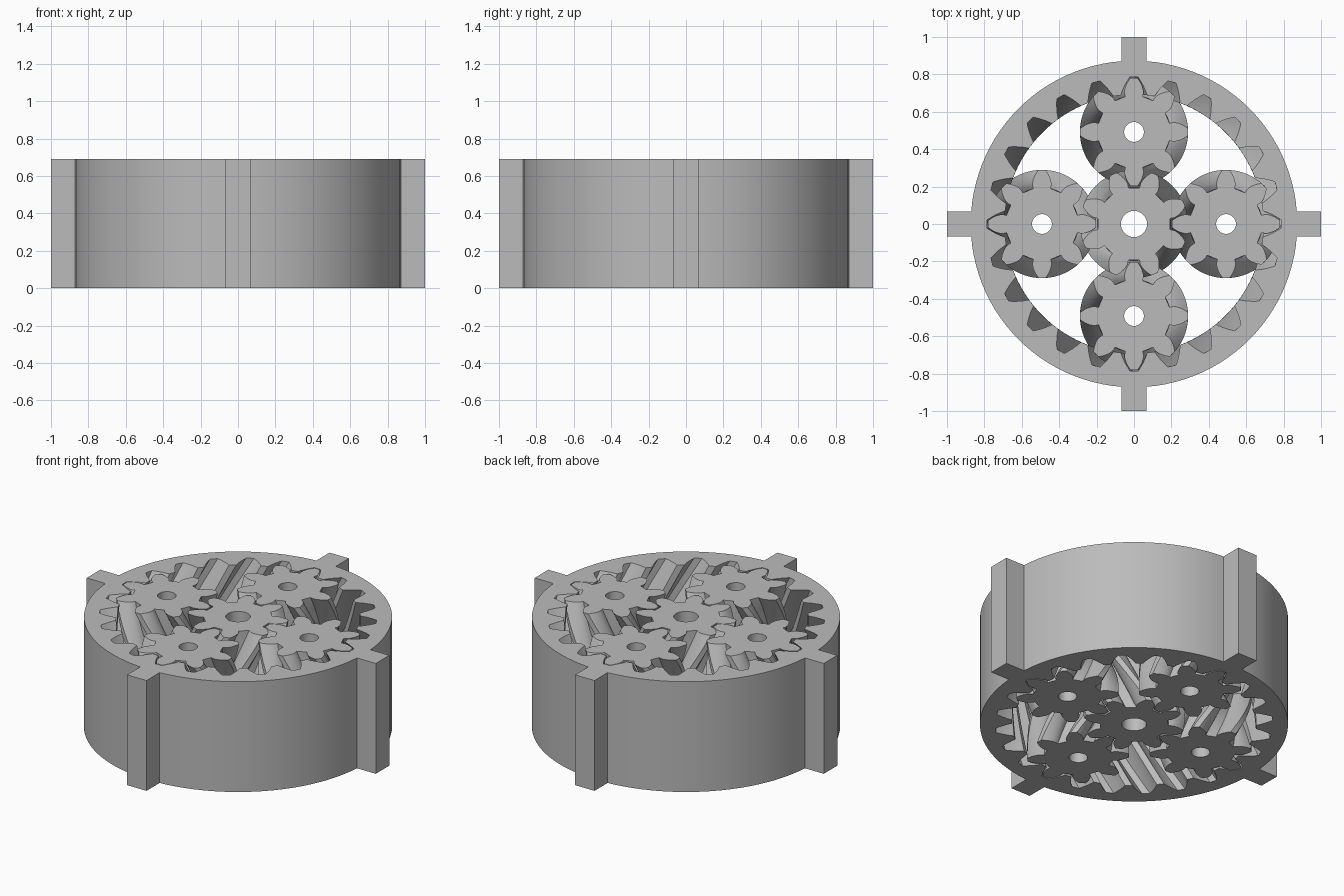
import bpy, bmesh
from math import pi, cos, sin, tan, acos, radians, sqrt

cube = bpy.data.objects.get("Cube")
if cube:
    bpy.data.objects.remove(cube, do_unlink=True)

HEIGHT = 0.69
MODULE_R = 0.246 / 8          # pitch radius per tooth
PITCH = 2 * pi * MODULE_R     # arc length of one tooth
PRESSURE = radians(30)
PLAY = 0.005                  # running clearance
STEPS = 12                    # slices in each half of the herringbone

grey = bpy.data.materials.new("plain grey")
grey.use_nodes = True
colour = (0.5, 0.5, 0.5, 1)
grey.diffuse_color = colour
grey.node_tree.nodes["Principled BSDF"].inputs["Base Color"].default_value = colour


def involute(radius, base):
    a = acos(min(1, base / radius))
    return tan(a) - a


def gear_outline(teeth, play, phase=0):
    """Involute teeth as (x, y) points, one tooth centred on the phase angle."""
    rp = teeth * MODULE_R
    base = rp * cos(PRESSURE)
    tip = rp + PITCH / 4 - max(play, 0)
    root = rp - PITCH / 4 - play / 2
    half = pi / 2 / teeth - play / (2 * base) + involute(rp, base)
    start = max(root, base)
    radii = [start + (tip - start) * i / 6 for i in range(7)]
    if root < base:
        radii.insert(0, root)
    flank = [(r, half - involute(r, base)) for r in radii]
    tooth = [(r, -a) for r, a in flank] + [(r, a) for r, a in reversed(flank)]
    points = []
    for k in range(teeth):
        centre = phase + 2 * pi * k / teeth
        points += [(r * cos(centre + a), r * sin(centre + a)) for r, a in tooth]
    return points


def circle(radius, count):
    return [(radius * cos(2 * pi * i / count), radius * sin(2 * pi * i / count))
            for i in range(count)]


def tabbed_circle(radius, reach, half_width, count):
    """Round outline with four square tabs."""
    points = []
    a0 = acos(sqrt(1 - (half_width / radius) ** 2))
    for q in range(4):
        c, s = cos(q * pi / 2), sin(q * pi / 2)
        quarter = [(reach, -half_width), (reach, half_width)]
        for i in range(count + 1):
            a = a0 + (pi / 2 - 2 * a0) * i / count
            quarter.append((radius * cos(a), radius * sin(a)))
        points += [(x * c - y * s, x * s + y * c) for x, y in quarter]
    return points


def add_wall(bm, outline, twist):
    """Vertical wall, turned by twist at both ends relative to the middle."""
    steps = 2 * STEPS if twist else 1
    loops = []
    for i in range(steps + 1):
        t = i / steps
        a = twist * abs(2 * t - 1)
        loops.append([bm.verts.new((x * cos(a) - y * sin(a),
                                    x * sin(a) + y * cos(a), HEIGHT * t))
                      for x, y in outline])
    n = len(outline)
    for low, high in zip(loops, loops[1:]):
        for i in range(n):
            j = (i + 1) % n
            bm.faces.new((low[i], low[j], high[j], high[i]))
    return [[bm.edges.get((loop[i], loop[(i + 1) % n])) for i in range(n)]
            for loop in (loops[0], loops[-1])]


def make_part(name, outer, outer_twist, inner, inner_twist, location=(0, 0)):
    bm = bmesh.new()
    ends_a = add_wall(bm, outer, outer_twist)
    ends_b = add_wall(bm, inner, inner_twist)
    for a, b in zip(ends_a, ends_b):
        bmesh.ops.triangle_fill(bm, edges=a + b, use_beauty=True)
    bmesh.ops.recalc_face_normals(bm, faces=bm.faces)
    mesh = bpy.data.meshes.new(name)
    bm.to_mesh(mesh)
    bm.free()
    mesh.materials.append(grey)
    mesh.shade_smooth()
    mesh.set_sharp_from_angle(angle=radians(25))
    obj = bpy.data.objects.new(name, mesh)
    obj.location = (location[0], location[1], 0)
    bpy.context.collection.objects.link(obj)


# Outer ring with internal teeth and four tabs
make_part("ring_gear", tabbed_circle(0.873, 1.0, 0.067, 24), 0,
          gear_outline(24, -PLAY), -2 * pi / 24)

# Central gear, opposite hand
make_part("sun_gear", gear_outline(8, PLAY, pi / 8), 2 * pi / 8,
          circle(0.07, 32), 0)

# Four planet gears
ORBIT = 16 * MODULE_R
for side, (x, y) in {"left": (1, 0), "back": (0, 1),
                     "right": (-1, 0), "front": (0, -1)}.items():
    make_part("planet_gear_" + side, gear_outline(8, PLAY), -2 * pi / 8,
              circle(0.053, 32), 0, (x * ORBIT, y * ORBIT))
